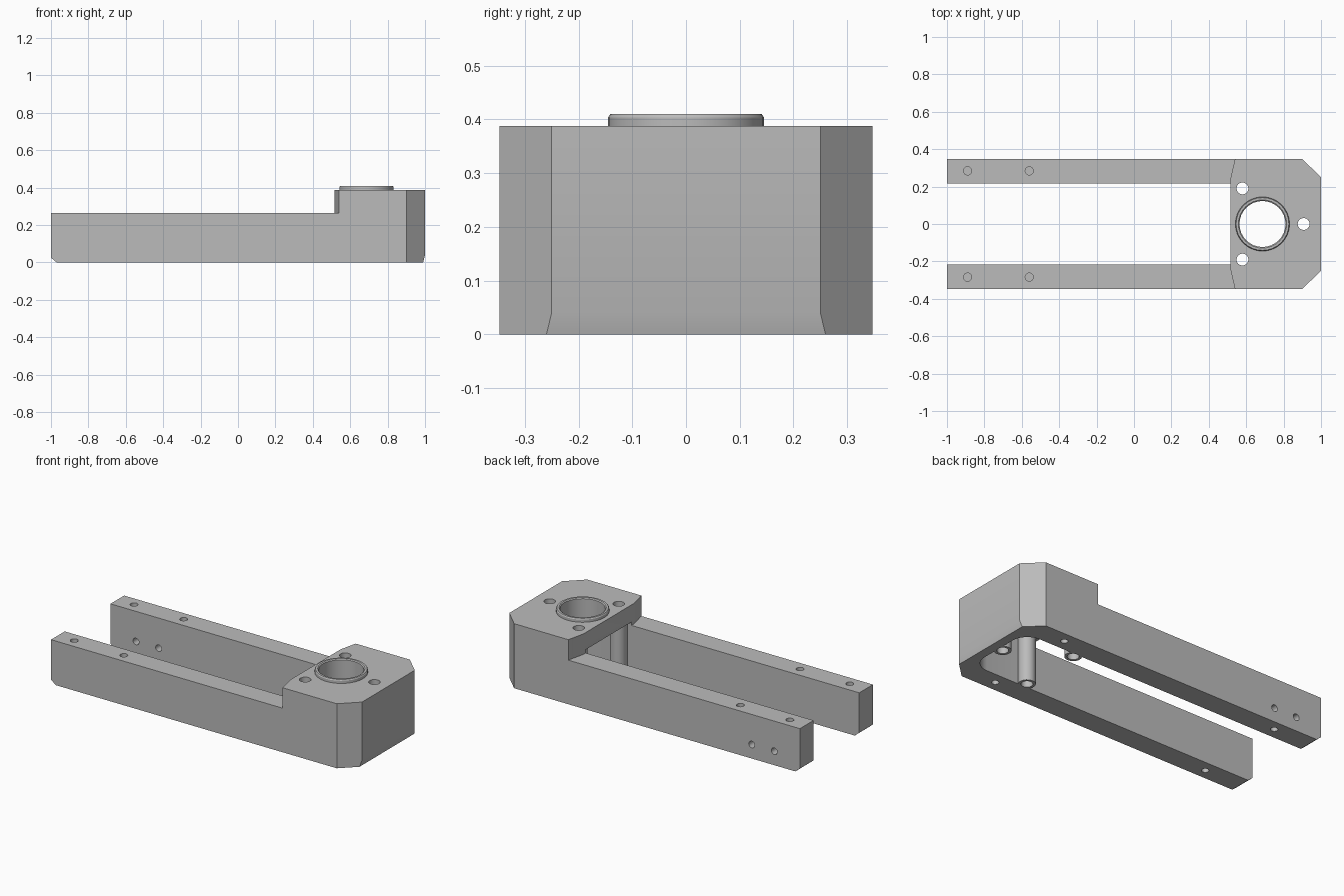
import bpy
import bmesh
from math import cos, sin, pi, radians

cube = bpy.data.objects.get("Cube")
if cube:
    bpy.data.objects.remove(cube, do_unlink=True)

grey = bpy.data.materials.new("machined grey")
grey.use_nodes = True
grey.diffuse_color = (0.5, 0.5, 0.5, 1)
grey.node_tree.nodes["Principled BSDF"].inputs["Base Color"].default_value = (0.5, 0.5, 0.5, 1)

# Main dimensions
HALF_W, SLOT_W = 0.347, 0.217
ARM_TOP, HEAD_TOP, BOSS_TOP = 0.265, 0.388, 0.41
BORE_X, BORE_R = 0.687, 0.123
SCREWS = [(0.58, 0.19), (0.58, -0.19), (0.907, 0)]


def make_object(name, bm):
    bmesh.ops.recalc_face_normals(bm, faces=bm.faces)
    mesh = bpy.data.meshes.new(name)
    bm.to_mesh(mesh)
    bm.free()
    mesh.materials.append(grey)
    obj = bpy.data.objects.new(name, mesh)
    bpy.context.collection.objects.link(obj)
    return obj


def prism(name, outline, low, high, axis="z"):
    """Extrude an outline: (x, y) along z, or (x, z) along y."""
    bm = bmesh.new()
    place = (lambda p: (p[0], p[1], low)) if axis == "z" else (lambda p: (p[0], low, p[1]))
    face = bm.faces.new([bm.verts.new(place(p)) for p in outline])
    new = bmesh.ops.extrude_face_region(bm, geom=[face])["geom"]
    verts = [g for g in new if isinstance(g, bmesh.types.BMVert)]
    step = (0, 0, high - low) if axis == "z" else (0, high - low, 0)
    bmesh.ops.translate(bm, vec=step, verts=verts)
    return make_object(name, bm)


def arc(cx, cy, r, start=0, turn=2 * pi, steps=24, closed=True):
    count = steps if closed else steps + 1
    return [(cx + r * cos(start + turn * i / steps), cy + r * sin(start + turn * i / steps))
            for i in range(count)]


def combine(target, tool, operation="DIFFERENCE"):
    mod = target.modifiers.new("shape", "BOOLEAN")
    mod.operation, mod.solver, mod.object = operation, "EXACT", tool
    bpy.ops.object.select_all(action="DESELECT")
    bpy.context.view_layer.objects.active = target
    target.select_set(True)
    bpy.ops.object.modifier_apply(modifier=mod.name)
    bpy.data.objects.remove(tool, do_unlink=True)


def hole(target, x, y, r, low, high, axis="z", steps=16):
    combine(target, prism("hole_cutter", arc(x, y, r, steps=steps), low, high, axis))


# Body: full-height block with chamfered front corners
body = prism("fork_body", [(-1, -HALF_W), (0.9, -HALF_W), (1, -0.25),
                           (1, 0.25), (0.9, HALF_W), (-1, HALF_W)], 0, HEAD_TOP)

# Step down from the head to the arms
combine(body, prism("step_cutter", [(-1.1, -0.4), (0.552, -0.4), (0.515, -0.24),
                                    (0.515, 0.24), (0.552, 0.4), (-1.1, 0.4)], ARM_TOP, 0.5))

# Slot between the arms, ending in a rounded pocket below the head
end, r = 0.935, 0.1
slot = [(-1.1, -SLOT_W)]
slot += arc(end - r, r - SLOT_W, r, -pi / 2, pi / 2, 8, False)
slot += arc(end - r, SLOT_W - r, r, 0, pi / 2, 8, False)
slot += [(-1.1, SLOT_W)]
combine(body, prism("slot_cutter", slot, -0.1, 0.285))

# Screw pillars inside the pocket
for x, y in SCREWS:
    combine(body, prism("pillar", arc(x, y, 0.047), 0, 0.33), "UNION")

# Sloped lower edges at both ends
for wedge in ([(-1.1, -0.1), (-0.85, -0.1), (-0.97, 0), (-1, 0.025), (-1.1, 0.11)],
              [(1.1, -0.1), (0.965, -0.1), (0.99, 0), (1, 0.04), (1.1, 0.44)]):
    combine(body, prism("edge_cutter", wedge, -0.5, 0.5, "y"))

# Main bore and through screw holes
hole(body, BORE_X, 0, BORE_R, 0.2, 0.5, steps=32)
for x, y in SCREWS:
    hole(body, x, y, 0.032, -0.1, 0.5)

# Blind holes in the top and bottom of each arm
for side in (-1, 1):
    y = 0.284 * side
    for x in (-0.89, -0.56):
        hole(body, x, y, 0.022, 0.16, 0.4)
    for x in (-0.73, 0.72):
        hole(body, x, y, 0.02, -0.1, 0.1)

# Cross holes through one arm
for x in (-0.83, -0.68):
    hole(body, x, 0.084, 0.02, 0.1, 0.5, "y")

# Raised collar around the bore, turned from a bevelled profile
profile = [(BORE_R, HEAD_TOP), (0.145, HEAD_TOP), (0.145, 0.404),
           (0.141, BOSS_TOP), (0.129, BOSS_TOP), (BORE_R, 0.405)]
bm = bmesh.new()
rings = [[bm.verts.new((x, y, z)) for x, y in arc(BORE_X, 0, rad, steps=32)] for rad, z in profile]
for a, b in zip(rings, rings[1:] + rings[:1]):
    for i in range(32):
        j = (i + 1) % 32
        bm.faces.new((a[i], a[j], b[j], b[i]))
collar = make_object("bore_collar", bm)

# Smooth round walls, keep machined edges crisp
for obj in (body, collar):
    bpy.ops.object.select_all(action="DESELECT")
    bpy.context.view_layer.objects.active = obj
    obj.select_set(True)
    bpy.ops.object.shade_smooth_by_angle(angle=radians(25))
